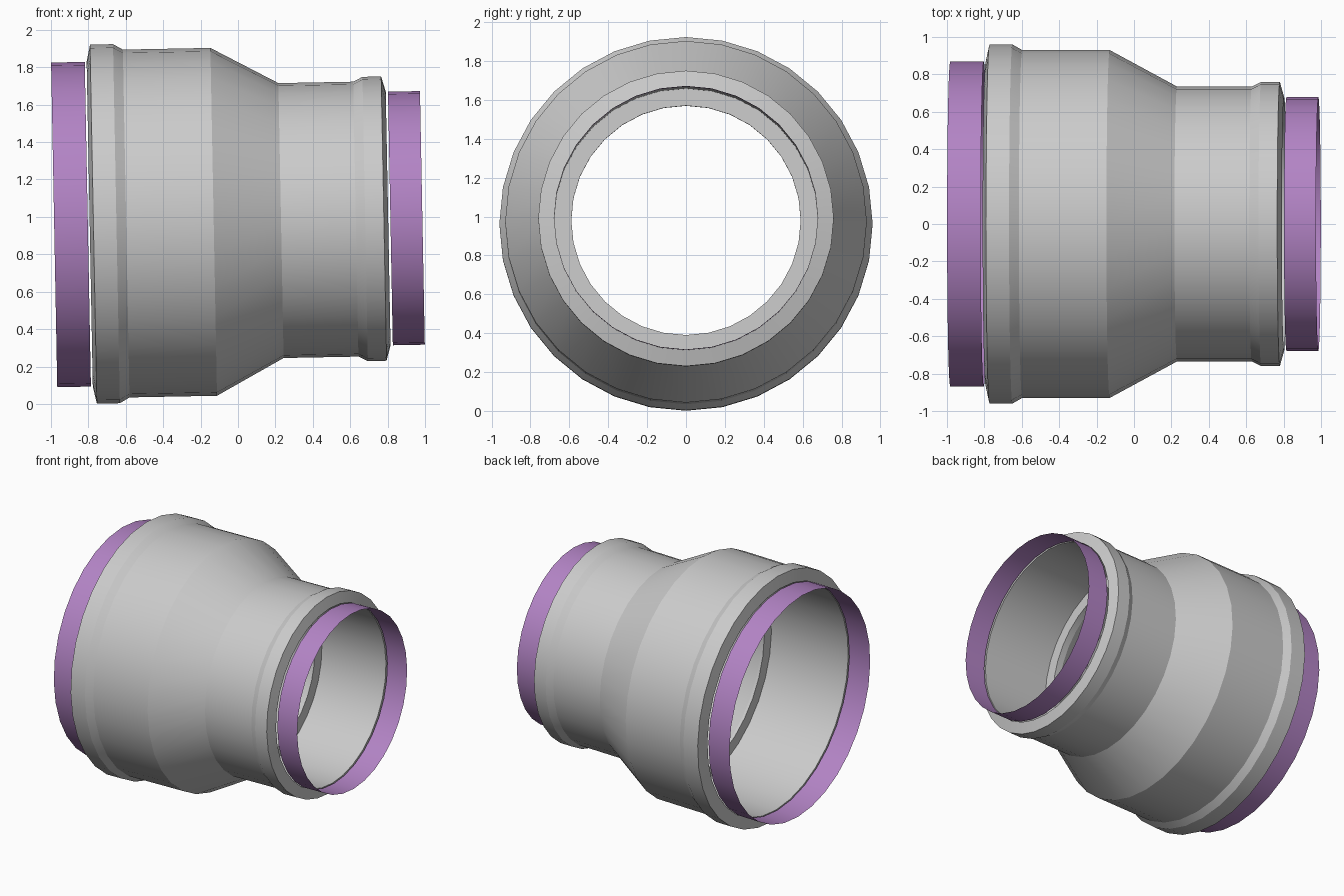
import bpy, bmesh, math
from mathutils import Matrix

if "Cube" in bpy.data.objects:
    bpy.data.objects.remove(bpy.data.objects["Cube"])

SEGS = 32
# Axis along x, tilted slightly so the narrow end sits higher
PLACE = Matrix.Translation((0, 0, 0.976)) @ Matrix.Rotation(-0.019, 4, 'Y')


def lathe(name, profile, closed=False, color=None):
    """Revolve (x, radius) points around the x axis."""
    bm = bmesh.new()
    rings = []
    for x, r in profile:
        rings.append([bm.verts.new((x, r * math.sin(2 * math.pi * i / SEGS),
                                    r * math.cos(2 * math.pi * i / SEGS)))
                      for i in range(SEGS)])
    pairs = list(zip(rings, rings[1:]))
    if closed:
        pairs.append((rings[-1], rings[0]))
    for a, b in pairs:
        for i in range(SEGS):
            j = (i + 1) % SEGS
            bm.faces.new((a[i], a[j], b[j], b[i]))
    if closed:
        bmesh.ops.recalc_face_normals(bm, faces=bm.faces)
    else:
        bm.normal_update()
        f = bm.faces[:][0]
        c = f.calc_center_median()
        if f.normal.y * c.y + f.normal.z * c.z < 0:
            bmesh.ops.reverse_faces(bm, faces=bm.faces[:])
    mesh = bpy.data.meshes.new(name)
    bm.to_mesh(mesh)
    bm.free()
    obj = bpy.data.objects.new(name, mesh)
    bpy.context.collection.objects.link(obj)
    obj.matrix_world = PLACE
    if color:
        mat = bpy.data.materials.new(name + "_color")
        mat.diffuse_color = color
        mat.use_nodes = True
        mat.node_tree.nodes["Principled BSDF"].inputs["Base Color"].default_value = mat.diffuse_color
        mesh.materials.append(mat)
    bpy.ops.object.select_all(action='DESELECT')
    obj.select_set(True)
    bpy.context.view_layer.objects.active = obj
    bpy.ops.object.shade_smooth_by_angle(angle=math.radians(20))
    return obj


# Reducer body: outer skin with collars, then inner bore with socket stops
outer = [(-0.793, 0.868), (-0.773, 0.96), (-0.65, 0.96), (-0.598, 0.93),
         (-0.13, 0.93), (0.23, 0.735), (0.63, 0.735), (0.68, 0.76),
         (0.78, 0.76), (0.803, 0.678)]
inner = [(0.25, 0.678), (0.25, 0.59), (0.2, 0.59), (-0.11, 0.78),
         (-0.13, 0.78), (-0.13, 0.868)]
lathe("reducer_body", outer + inner, closed=True)

# Thin purple sleeves at both mouths
purple = (0.45, 0.23, 0.56, 1)
lathe("wide_sleeve", [(-0.983, 0.868), (-0.803, 0.868)], color=purple)
lathe("narrow_sleeve", [(0.815, 0.678), (0.986, 0.678)], color=purple)
